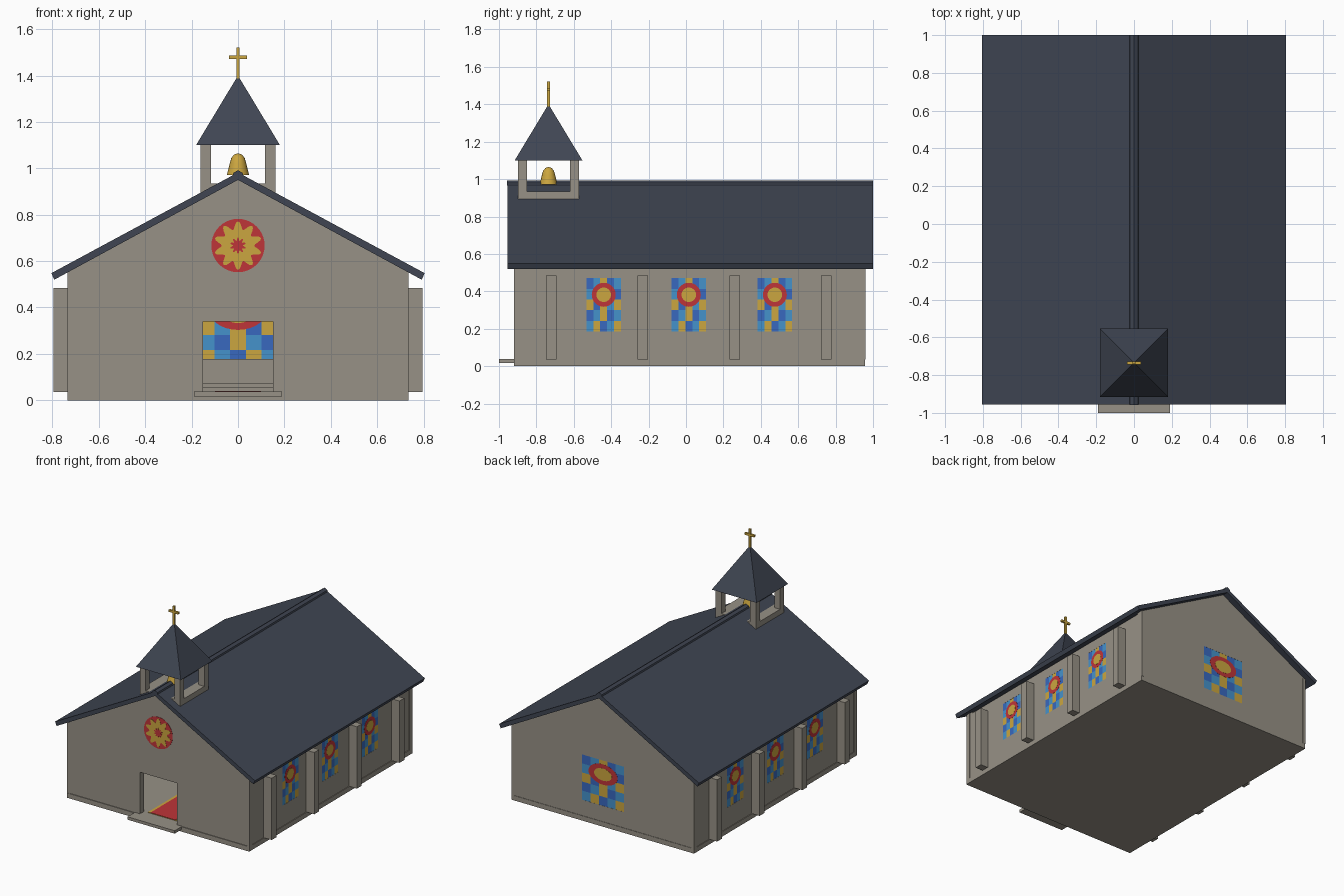
import bpy, bmesh, math
from mathutils import Matrix, Vector

cube = bpy.data.objects.get("Cube")
if cube:
    bpy.data.objects.remove(cube, do_unlink=True)


def material(name, rgb):
    m = bpy.data.materials.new(name)
    m.use_nodes = True
    m.diffuse_color = (*rgb, 1)
    m.node_tree.nodes["Principled BSDF"].inputs["Base Color"].default_value = (*rgb, 1)
    return m


STONE = material("grey stone", (0.31, 0.285, 0.24))
SLATE = material("dark slate", (0.05, 0.06, 0.085))
GOLD = material("gold", (0.6, 0.38, 0.05))
RED = material("red", (0.52, 0.035, 0.04))
BLUE = material("blue glass", (0.04, 0.14, 0.52))
LIGHT = material("light blue glass", (0.06, 0.29, 0.6))
GLASS = [BLUE, LIGHT, GOLD, RED]


def finish(bm, name, mats, matrix=None):
    bmesh.ops.recalc_face_normals(bm, faces=bm.faces)
    mesh = bpy.data.meshes.new(name)
    bm.to_mesh(mesh)
    bm.free()
    for m in mats:
        mesh.materials.append(m)
    ob = bpy.data.objects.new(name, mesh)
    if matrix:
        ob.matrix_world = matrix
    bpy.context.collection.objects.link(ob)
    return ob


def add_box(bm, x, y, z, index=0):
    """Box between (min, max) pairs."""
    c = Vector([(a + b) / 2 for a, b in (x, y, z)])
    s = [b - a for a, b in (x, y, z)]
    verts = bmesh.ops.create_cube(bm, size=1, matrix=Matrix.Translation(c) @ Matrix.Diagonal((*s, 1)))["verts"]
    for f in {f for v in verts for f in v.link_faces}:
        f.material_index = index


def box(name, mat, x, y, z):
    bm = bmesh.new()
    add_box(bm, x, y, z)
    return finish(bm, name, [mat])


def add_prism(bm, points, y0, y1, index=0):
    """Extrude an XZ outline from y0 to y1."""
    face = bm.faces.new([bm.verts.new((x, y0, z)) for x, z in points])
    face.material_index = index
    out = bmesh.ops.extrude_face_region(bm, geom=[face], use_keep_orig=True)["geom"]
    verts = [v for v in out if isinstance(v, bmesh.types.BMVert)]
    bmesh.ops.translate(bm, verts=verts, vec=(0, y1 - y0, 0))
    for f in {f for v in verts for f in v.link_faces}:
        f.material_index = index


def prism(name, mat, points, y0, y1):
    bm = bmesh.new()
    add_prism(bm, points, y0, y1)
    return finish(bm, name, [mat])


def round_outline(n, rx, rz, cz=0, wave=0, lobes=0):
    """Circle or ellipse, with optional petals."""
    pts = []
    for i in range(n):
        a = math.tau * i / n
        r = 1 + wave * math.cos(lobes * a)
        pts.append((rx * r * math.sin(a), cz + rz * r * math.cos(a)))
    return pts


# Main dimensions
W, FRONT, BACK, T = 0.73, -0.915, 0.955, 0.05
FLOOR, EAVE = 0.035, 0.545
MID = -0.735  # belfry centre in y
windows = [("right", -0.44), ("right", 0.015), ("right", 0.475),
           ("left", -0.44), ("left", 0.015), ("left", 0.475), ("back", 0)]

# Floor slab and door step
box("floor_slab", STONE, (-0.735, 0.735), (-0.92, 0.958), (0, FLOOR))
box("door_step", STONE, (-0.19, 0.19), (-1, -0.9), (0.016, FLOOR + 0.002))

# Hollow walls with cut openings
walls = box("walls", STONE, (-W, W), (FRONT, BACK), (FLOOR - 0.005, EAVE))
cutters = [box("room_cutter", STONE, (T - W, W - T), (FRONT + T, BACK - T), (FLOOR, 1)),
           box("door_cutter", STONE, (-0.15, 0.15), (FRONT - 0.1, FRONT + 0.1), (FLOOR, 0.34))]
for side, y in windows:
    if side == "back":
        cut = box("window_cutter", STONE, (-0.17, 0.17), (BACK - 0.1, BACK + 0.1), (0.15, 0.48))
    else:
        sx = 1 if side == "left" else -1
        cut = box("window_cutter", STONE, (sx * W - 0.1, sx * W + 0.1), (y - 0.093, y + 0.093), (0.185, 0.47))
    cutters.append(cut)
for cut in cutters:
    mod = walls.modifiers.new("opening", "BOOLEAN")
    mod.operation, mod.object, mod.solver = "DIFFERENCE", cut, "EXACT"
    cut.hide_render = True
    cut.hide_set(True)

# Gables above the walls
gable = [(-W, EAVE), (W, EAVE), (W, 0.56), (0, 0.953), (-W, 0.56)]
prism("front_gable", STONE, gable, FRONT, FRONT + T)
prism("back_gable", STONE, gable, BACK - T, BACK)

# Corner strips and buttresses
for sx, side in ((1, "left"), (-1, "right")):
    def span(a, b):
        return tuple(sorted((sx * a, sx * b)))
    box(side + "_front_corner", STONE, span(0.715, 0.735), (FRONT - 0.004, FRONT + 0.03), (FLOOR, 0.553))
    box(side + "_back_corner", STONE, span(0.715, 0.735), (BACK - 0.03, BACK + 0.004), (FLOOR, 0.553))
    for y in (-0.72, -0.23, 0.26, 0.75):
        box(side + "_buttress", STONE, span(W - 0.01, 0.795), (y - 0.028, y + 0.028), (FLOOR, 0.485))
    # Roof slope
    slope = [(0, 0.95), (0, 0.982), (sx * 0.805, 0.548), (sx * 0.792, 0.52)]
    prism(side + "_roof", SLATE, slope, -0.955, 1)

# Ridge cap
prism("ridge_cap", SLATE, [(-0.025, 0.965), (-0.02, 0.98), (0, 0.992), (0.02, 0.98), (0.025, 0.965)], -0.957, 1)

# Stained glass, bottom row first
PANES = ["LGBLG", "BLGBL", "GBGLG", "LBLGB", "BLGBL"]


def stained_window(name, w, z0, z1, matrix):
    bm = bmesh.new()
    h = z1 - z0
    n = len(PANES)
    for r, row in enumerate(PANES):
        for c, key in enumerate(row):
            add_box(bm, (w * (c / n - 0.5), w * ((c + 1) / n - 0.5)), (-0.003, 0.003),
                    (z0 + h * r / n, z0 + h * (r + 1) / n), "BLG".index(key))
    cz = z0 + 0.69 * h
    add_prism(bm, round_outline(28, 0.345 * w, 0.225 * h, cz), -0.004, 0.004, 3)
    add_prism(bm, round_outline(28, 0.21 * w, 0.135 * h, cz), -0.0048, 0.0048, 2)
    finish(bm, name, GLASS, matrix)


for side, y in windows:
    if side == "back":
        place = Matrix.Translation((0, BACK - 0.004, 0)) @ Matrix.Rotation(math.pi, 4, "Z")
        stained_window("back_window", 0.34, 0.15, 0.48, place)
    else:
        sx = 1 if side == "left" else -1
        place = Matrix.Translation((sx * (W - 0.004), y, 0)) @ Matrix.Rotation(sx * math.pi / 2, 4, "Z")
        stained_window(side + "_window", 0.186, 0.185, 0.47, place)

# Rose window on both faces of the front gable
for name, y in (("rose_window", FRONT), ("rose_window_inside", FRONT + T)):
    bm = bmesh.new()
    add_prism(bm, round_outline(40, 0.115, 0.115), -0.002, 0.002, 3)
    add_prism(bm, round_outline(80, 0.087, 0.087, 0, 0.2, 10), -0.003, 0.003, 2)
    add_prism(bm, round_outline(80, 0.028, 0.028, 0, 0.25, 10), -0.004, 0.004, 3)
    finish(bm, name, GLASS, Matrix.Translation((0, y, 0.667)))

# Aisle carpet, chancel steps and altar
box("carpet_border", GOLD, (-0.12, 0.12), (FRONT + T, 0.55), (FLOOR, FLOOR + 0.003))
box("carpet", RED, (-0.1, 0.1), (FRONT + T, 0.55), (FLOOR, FLOOR + 0.005))
box("chancel_lower_step", STONE, (T - W, W - T), (0.53, BACK - T), (FLOOR, 0.055))
box("chancel_upper_step", STONE, (T - W, W - T), (0.58, BACK - T), (0.055, 0.075))
box("altar", STONE, (-0.2, 0.2), (0.7, 0.8), (0.075, 0.178))

# Belfry
box("belfry_base", STONE, (-0.162, 0.162), (MID - 0.162, MID + 0.162), (0.895, 0.935))
for px in (-1, 1):
    for py in (-1, 1):
        x, y = px * 0.139, MID + py * 0.139
        box("belfry_post", STONE, (x - 0.023, x + 0.023), (y - 0.023, y + 0.023), (0.93, 1.105))

# Spire
bm = bmesh.new()
bmesh.ops.create_cone(bm, cap_ends=True, segments=4, radius1=0.181 * math.sqrt(2), radius2=0, depth=0.3,
                      matrix=Matrix.Translation((0, MID, 1.25)) @ Matrix.Rotation(math.pi / 4, 4, "Z"))
finish(bm, "spire", [SLATE])

# Bell, a lathed profile
bm = bmesh.new()
profile = [(0, 0.975), (0.048, 0.972), (0.043, 0.99), (0.036, 1.02), (0.029, 1.045), (0.016, 1.06), (0, 1.065)]
verts = [bm.verts.new((r, 0, z)) for r, z in profile]
edges = [bm.edges.new(pair) for pair in zip(verts, verts[1:])]
bmesh.ops.spin(bm, geom=verts + edges, cent=(0, 0, 0), axis=(0, 0, 1), angle=math.tau, steps=16)
bmesh.ops.remove_doubles(bm, verts=bm.verts, dist=0.0005)
bell = finish(bm, "bell", [GOLD], Matrix.Translation((0, MID, 0)))
for p in bell.data.polygons:
    p.use_smooth = p.normal.z > -0.5

# Cross
box("cross_upright", GOLD, (-0.007, 0.007), (MID - 0.007, MID + 0.007), (1.385, 1.522))
box("cross_arm", GOLD, (-0.038, 0.038), (MID - 0.0075, MID + 0.0075), (1.472, 1.487))
